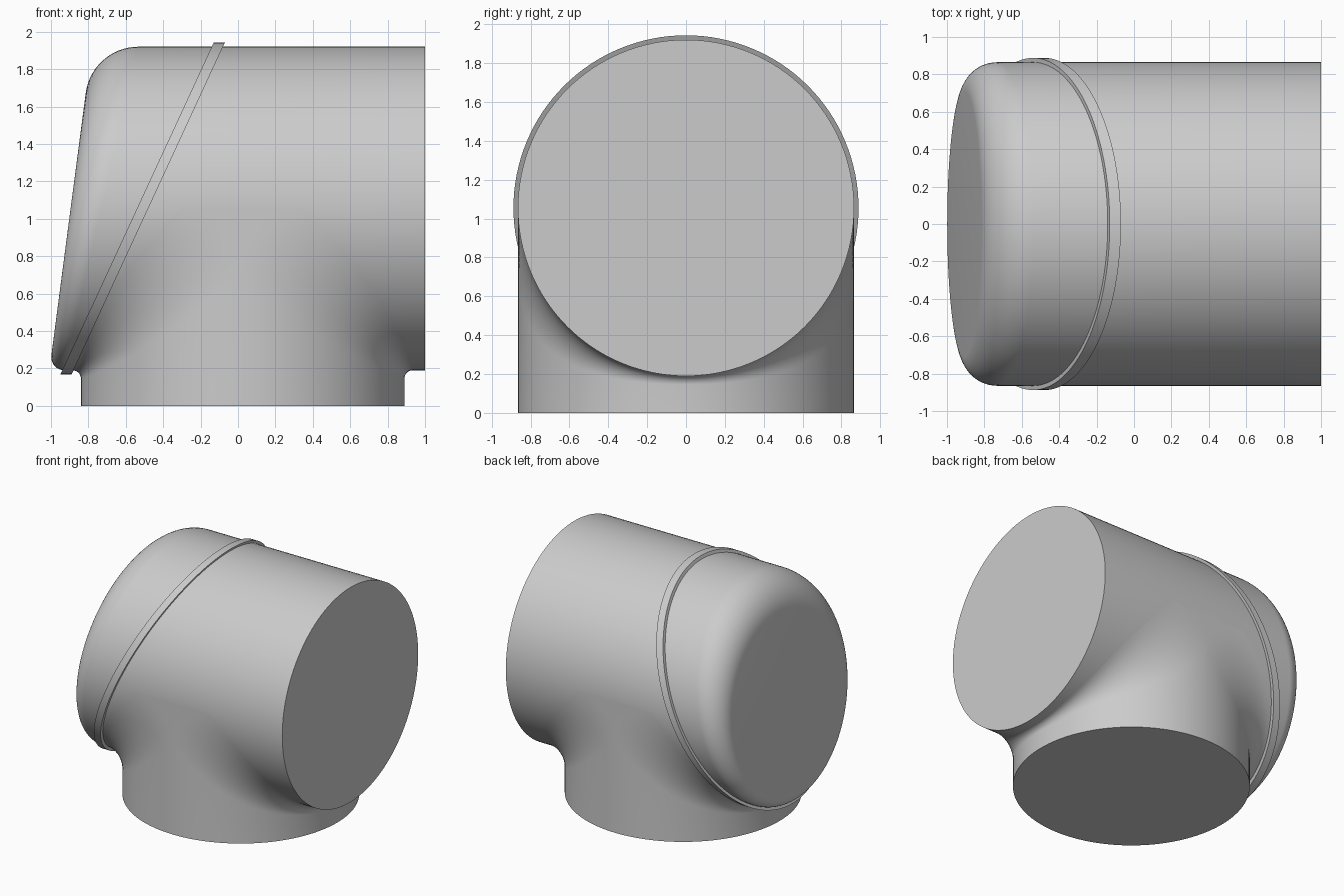
import bpy
import bmesh
from math import sin, cos, pi, sqrt

if "Cube" in bpy.data.objects:
    bpy.data.objects.remove(bpy.data.objects["Cube"])

R, ZC, CX = 0.865, 1.055, 0.025      # pipe radius, barrel axis height, stem axis
SIDES = 128

grey = bpy.data.materials.new("light_grey")
grey.use_nodes = True
grey.diffuse_color = (0.6, 0.6, 0.6, 1)
grey.node_tree.nodes["Principled BSDF"].inputs["Base Color"].default_value = (0.6, 0.6, 0.6, 1)


def loft(name, rows, closed_rows, loop, caps=(False, False)):
    """Skin a list of equal-length point rows into a smooth-shaded object."""
    bm = bmesh.new()
    grid = [[bm.verts.new(p) for p in row] for row in rows]
    n = len(rows[0])
    pairs = list(zip(grid, grid[1:]))
    if loop:
        pairs.append((grid[-1], grid[0]))
    for a, b in pairs:
        for i in range(n if closed_rows else n - 1):
            j = (i + 1) % n
            bm.faces.new((a[i], a[j], b[j], b[i]))
    for use, row in zip(caps, (grid[0], grid[-1])):
        if use:
            bm.faces.new(row)
    bmesh.ops.remove_doubles(bm, verts=bm.verts, dist=1e-5)
    bmesh.ops.recalc_face_normals(bm, faces=bm.faces)
    mesh = bpy.data.meshes.new(name)
    bm.to_mesh(mesh)
    bm.free()
    mesh.materials.append(grey)
    obj = bpy.data.objects.new(name, mesh)
    bpy.context.collection.objects.link(obj)
    bpy.ops.object.select_all(action='DESELECT')
    obj.select_set(True)
    bpy.context.view_layer.objects.active = obj
    bpy.ops.object.shade_smooth_by_angle(angle=0.6)
    return obj


angles = [2 * pi * i / SIDES for i in range(SIDES)]

# Barrel: horizontal pipe, flat at one end, leaning rounded cap at the other
LEAN, CAP_X, STEPS = 0.131, -0.895, 14


def rim_point(a, t):
    """Point on the cap rounding, from pipe wall (t=0) to cap face (t=1)."""
    s = sin(a)
    d = 0.165 + 0.085 * s            # rounding grows towards the top
    n = sqrt(1 + (LEAN * s) ** 2)
    w = sqrt((1 + LEAN * s / n) / 2)
    cx = CAP_X + LEAN * s * R
    p0, p1, p2 = (cx + d, R), (cx, R), (cx - d * LEAN * s / n, R - d / n)
    b0, b1, b2 = (1 - t) ** 2, 2 * w * t * (1 - t), t * t
    x, r = [(b0 * p0[k] + b1 * p1[k] + b2 * p2[k]) / (b0 + b1 + b2) for k in (0, 1)]
    return (x, r * cos(a), ZC + r * s)


barrel_rows = [[(1, R * cos(a), ZC + R * sin(a)) for a in angles]]
barrel_rows += [[rim_point(a, k / STEPS) for a in angles] for k in range(STEPS + 1)]
loft("barrel", barrel_rows, True, False, (True, True))

# Stem: upright pipe whose flare widens towards the sides and meets the barrel
stem_rows = []
for i in range(SIDES // 2 + 1):
    y = -R * cos(2 * pi * i / SIDES)
    h = sqrt(max(R * R - y * y, 0))
    f = 0.045 + 0.28 * (y / R) ** 2
    f = min(f, ZC - h - 0.01)
    half = [(h, 0)]
    for k in range(13):
        a = pi / 2 * k / 12
        half.append((h + f * (1 - cos(a)), ZC - h - f * (1 - sin(a))))
    row = [(CX - x, y, z) for x, z in reversed(half)] + [(CX + x, y, z) for x, z in half]
    stem_rows.append(row)
loft("stem", stem_rows, False, False, (True, True))

# Band: slanted raised strip around the barrel
BAND_R, BAND_LEAN = 0.888, 0.462


def band_ring(r, dx):
    return [(-0.51 + dx + BAND_LEAN * r * sin(a), r * cos(a), ZC + r * sin(a)) for a in angles]


loft("slanted_band", [band_ring(R - 0.02, -0.03), band_ring(BAND_R, -0.03),
                      band_ring(BAND_R, 0.03), band_ring(R - 0.02, 0.03)], True, True)
